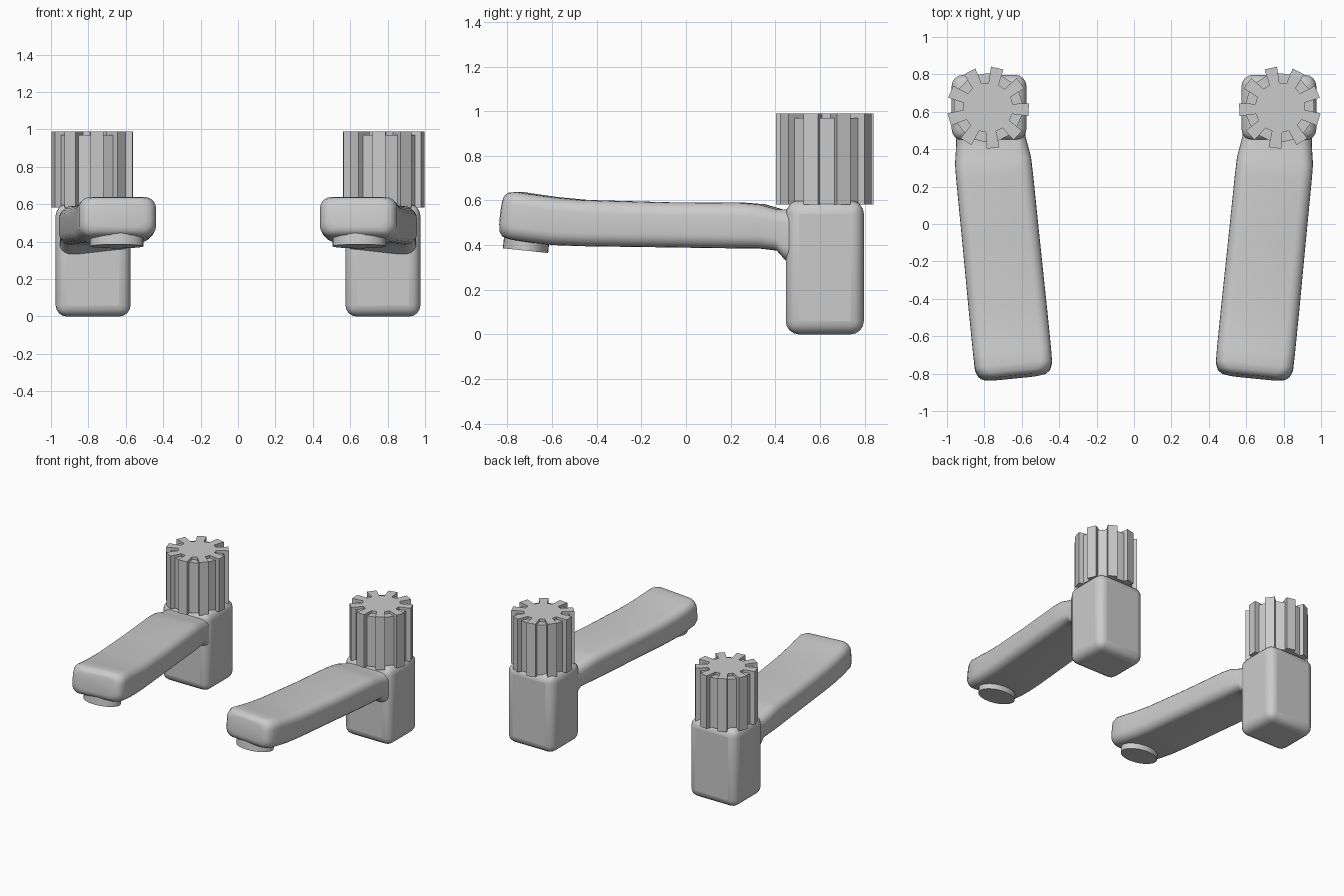
import bpy, bmesh, math
from mathutils import Matrix, Vector

if "Cube" in bpy.data.objects:
    bpy.data.objects.remove(bpy.data.objects["Cube"])


def finish(name, bm, smooth=None, bevel=0):
    # make an object and mirror it to the left-hand tap
    bmesh.ops.recalc_face_normals(bm, faces=bm.faces)
    me = bpy.data.meshes.new(name)
    bm.to_mesh(me)
    bm.free()
    ob = bpy.data.objects.new(name, me)
    bpy.context.collection.objects.link(ob)
    if bevel:
        b = ob.modifiers.new("round", 'BEVEL')
        b.width, b.segments = bevel, 4
    m = ob.modifiers.new("pair", 'MIRROR')
    m.use_mirror_merge = False
    if smooth:
        bpy.ops.object.select_all(action='DESELECT')
        ob.select_set(True)
        bpy.context.view_layer.objects.active = ob
        bpy.ops.object.shade_smooth_by_angle(angle=math.radians(smooth))
    return ob


def loft(bm, rings):
    vs = [[bm.verts.new(p) for p in r] for r in rings]
    n = len(vs[0])
    for a, b in zip(vs, vs[1:]):
        for i in range(n):
            bm.faces.new((a[i], a[(i + 1) % n], b[(i + 1) % n], b[i]))
    bm.faces.new(vs[0])
    bm.faces.new(vs[-1])


def rounded_rect(hw, hh, r, seg=5):
    pts = []
    for k, (sx, sy) in enumerate([(1, 1), (-1, 1), (-1, -1), (1, -1)]):
        for i in range(seg + 1):
            a = math.pi / 2 * (k + i / seg)
            pts.append((sx * (hw - r) + r * math.cos(a),
                        sy * (hh - r) + r * math.sin(a)))
    return pts


# upright body
bm = bmesh.new()
bmesh.ops.create_cube(bm, size=1, matrix=Matrix.Translation((0.775, 0.622, 0.3))
                      @ Matrix.Diagonal((0.4, 0.35, 0.6, 1)))
finish("tap_body", bm, 45, 0.06)

# spout arm, splayed inward and lifting at the tip: y, half width, z low, z high
sections = [(0.50, 0.185, 0.32, 0.56), (0.455, 0.185, 0.335, 0.56),
            (0.42, 0.19, 0.375, 0.56), (0.34, 0.203, 0.385, 0.583),
            (0.25, 0.205, 0.385, 0.59), (-0.1, 0.206, 0.39, 0.592),
            (-0.45, 0.208, 0.395, 0.602), (-0.58, 0.208, 0.4, 0.614),
            (-0.68, 0.208, 0.411, 0.628), (-0.76, 0.206, 0.425, 0.638),
            (-0.795, 0.192, 0.437, 0.635), (-0.812, 0.172, 0.457, 0.623),
            (-0.818, 0.145, 0.48, 0.607)]
rings = []
for y, hw, lo, hi in sections:
    tilt = 0.13 if y < -0.7 else 0
    cx = 0.745 + (y - 0.25) * 0.1
    rings.append([(cx + u, y - 0.1 * u + tilt * v, (lo + hi) / 2 + v)
                  for u, v in rounded_rect(hw, (hi - lo) / 2, 0.06)])
bm = bmesh.new()
loft(bm, rings)
finish("spout_arm", bm, 50)

# oval outlet under the tip
bm = bmesh.new()
bmesh.ops.create_cone(bm, cap_ends=True, segments=32, radius1=1, radius2=1, depth=1,
                      matrix=Matrix.Translation((0.648, -0.715, 0.415))
                      @ Matrix.Rotation(math.radians(-6), 4, 'X')
                      @ Matrix.Diagonal((0.142, 0.102, 0.08, 1)))
finish("spout_outlet", bm, 40)

# ribbed knob: low core between ribs, and taller toothed star
KX, KY = 0.78, 0.622
bm = bmesh.new()
bmesh.ops.create_cone(bm, cap_ends=True, segments=18, radius1=0.185, radius2=0.185,
                      depth=0.385, matrix=Matrix.Translation((KX, KY, 0.7775))
                      @ Matrix.Rotation(math.radians(3), 4, 'Z'))
finish("knob_core", bm)

TEETH, OUTER, INNER, HALF = 9, 0.217, 0.13, 0.034
outline = []
for k in range(TEETH):
    a = math.radians(23 + 360 / TEETH * k)
    d, s = Vector((math.cos(a), math.sin(a))), Vector((-math.sin(a), math.cos(a)))
    for r, w in ((INNER, -HALF * 0.8), (OUTER, -HALF), (OUTER, HALF), (INNER, HALF * 0.8)):
        outline.append(d * r + s * w)
bm = bmesh.new()
loft(bm, [[(KX + p.x, KY + p.y, z) for p in outline] for z in (0.582, 0.99)])
finish("knob_ribs", bm)
